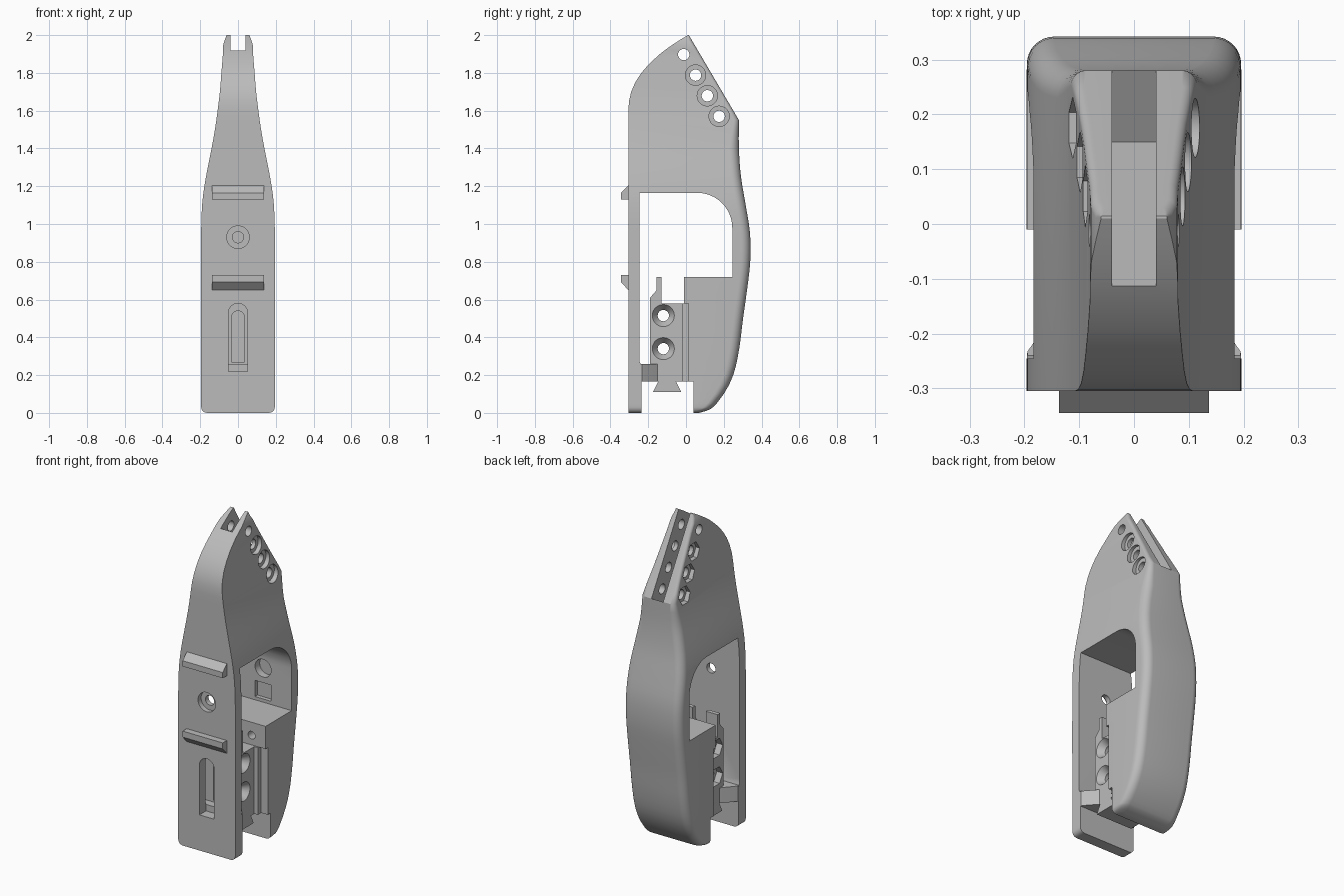
import bpy, bmesh, math

cube = bpy.data.objects.get("Cube")
if cube:
    bpy.data.objects.remove(cube, do_unlink=True)

grey = bpy.data.materials.new("plain grey")
grey.use_nodes = True
grey.diffuse_color = (0.5, 0.5, 0.5, 1)
grey.node_tree.nodes["Principled BSDF"].inputs["Base Color"].default_value = (0.5, 0.5, 0.5, 1)


def loft(name, rings):
    """Closed solid through equal-length rings of points."""
    bm = bmesh.new()
    loops = [[bm.verts.new(p) for p in ring] for ring in rings]
    count = len(loops[0])
    for low, high in zip(loops, loops[1:]):
        for i in range(count):
            j = (i + 1) % count
            bm.faces.new((low[i], low[j], high[j], high[i]))
    bm.faces.new(loops[0])
    bm.faces.new(loops[-1])
    bmesh.ops.recalc_face_normals(bm, faces=bm.faces[:])
    mesh = bpy.data.meshes.new(name)
    bm.to_mesh(mesh)
    bm.free()
    mesh.materials.append(grey)
    obj = bpy.data.objects.new(name, mesh)
    bpy.context.collection.objects.link(obj)
    return obj


def prism(name, axis, start, stop, profile, end_profile=None):
    """Extrude a profile along an axis, optionally changing to a second one."""
    place = {"x": lambda t, a, b: (t, a, b),
             "y": lambda t, a, b: (a, t, b),
             "z": lambda t, a, b: (a, b, t)}[axis]
    ends = ((start, profile), (stop, end_profile or profile))
    return loft(name, [[place(t, a, b) for a, b in pts] for t, pts in ends])


def arc(a, b, r, first=0, last=360, n=28):
    closed = last - first == 360
    steps = n if closed else n + 1
    angles = [math.radians(first + (last - first) * i / n) for i in range(steps)]
    return [(a + r * math.cos(t), b + r * math.sin(t)) for t in angles]


def rect(a0, a1, b0, b1):
    return [(a0, b0), (a1, b0), (a1, b1), (a0, b1)]


def cut(target, cutter, operation="DIFFERENCE"):
    cutter.hide_render = True
    mod = target.modifiers.new("cut", "BOOLEAN")
    mod.operation, mod.object, mod.solver = operation, cutter, "EXACT"
    bpy.context.view_layer.objects.active = target
    bpy.ops.object.modifier_apply(modifier=mod.name)
    bpy.data.objects.remove(cutter, do_unlink=True)


def curve(points, z):
    """Smooth interpolation through (z, value) points."""
    last = len(points) - 1

    def slope(i):
        (za, a), (zb, b) = points[max(i - 1, 0)], points[min(i + 1, last)]
        return (b - a) / (zb - za)
    for i in range(last):
        (z0, v0), (z1, v1) = points[i], points[i + 1]
        if z <= z1:
            d = z1 - z0
            t = (z - z0) / d
            u = 1 - t
            return (v0 * (1 + 2 * t) * u * u + v1 * t * t * (3 - 2 * t)
                    + d * t * u * (slope(i) * u - slope(i + 1) * t))
    return points[-1][1]


# Body outline: back edge and half width by height
BACK = [(0, .07), (.02, .13), (.1, .2), (.2, .25), (.33, .28), (.5, .302), (.65, .323),
        (.8, .34), (.95, .339), (1.1, .316), (1.25, .291), (1.4, .28), (1.55, .28)]
WIDTH = [(.04, .195), (.95, .195), (1.1, .19), (1.2, .178), (1.3, .16), (1.4, .14), (1.5, .122),
         (1.6, .108), (1.7, .096), (1.8, .088), (1.9, .08), (1.95, .078), (2, .06)]


def body_ring(z):
    front = -.305 + .315 * max(0, (z - 1.6) / .4) ** 2.2
    back = curve(BACK, z) if z <= 1.55 else .28 - .265 * (z - 1.55) / .45
    half = curve(WIDTH, z)
    if z < .03:
        half = .165 + math.sqrt(.03 ** 2 - (.03 - z) ** 2)
    r = .05 if z < 1.4 else max(.018, .05 - .15 * (z - 1.4))
    r = min(r, .4 * (back - front))
    right = arc(half - r, back - r, r, 0, 90, 8)
    left = [(-x, y) for x, y in reversed(right)]
    return [(x, y, z) for x, y in [(-half, front), (half, front)] + right + left]


heights = [0, .004, .01, .02, .03] + [.05 * i for i in range(1, 39)] + [1.925, 1.95, 1.975, 2]
body = loft("body", [body_ring(z) for z in heights])

# Side window joined to the open channel behind the front plate
window = [(-.235, -.1), (-.235, .25), (-.245, .27), (-.245, 1.165)]
window += list(reversed(arc(.06, .98, .185, 0, 90, 12)))
window += [(.245, .72), (-.01, .72), (-.01, .58), (.012, .58), (.012, .165), (.04, .165), (.04, -.1)]
cut(body, prism("window_cutter", "x", -.4, .4, window))

# Slot square to the sloping tip
slot = [(.28, 1.55), (.15, 1.473), (-.115, 1.923), (-.115, 2.2), (.5, 2.2), (.5, 1.68)]
cut(body, prism("tip_slot_cutter", "x", -.04, .04, slot))

# Row of cross holes: round recesses on the left, hexagonal on the right
for i in range(4):
    y, z = -.012 + .0625 * i, 1.897 - .109 * i
    cut(body, prism("hole_cutter", "x", -.3, .3, arc(y, z, .03)))
    if i:
        floor = curve(WIDTH, z) - .024
        cut(body, prism("recess_cutter", "x", floor, .3, arc(y, z, .054)))
        cut(body, prism("hex_cutter", "x", -.3, -floor, arc(y, z, .056, n=6)))

# Front plate: screw hole and rounded slot
cut(body, prism("screw_cutter", "y", -.4, -.2, arc(0, .93, .03)))
cut(body, prism("screw_head_cutter", "y", -.4, -.275, arc(0, .93, .06)))
long_slot = [(-.05, .22), (.05, .22)] + arc(0, .53, .05, 0, 180, 16)
cut(body, prism("plate_slot_cutter", "y", -.4, -.24, long_slot))

# Pockets in the rear wall and small holes under the shelf
cut(body, prism("round_pocket_cutter", "y", .2, .29, arc(0, .93, .055)))
cut(body, prism("square_pocket_cutter", "y", .2, .27, rect(-.055, .055, .74, .84)))
for side in (-1, 1):
    cut(body, prism("shelf_hole_cutter", "y", -.1, .08, arc(side * .1, .64, .024)))

# Mount block inside the channel, with countersunk cross holes
block = prism("mount_block", "x", -.125, .125, rect(-.19, .02, .165, .58))
for z in (.34, .515):
    cut(block, prism("bolt_cutter", "x", -.3, .3, arc(-.12, z, .03)))
    cut(block, prism("sink_cutter", "x", .13, .085, arc(-.12, z, .062), arc(-.12, z, .03)))
    cut(block, prism("nut_cutter", "x", -.2, -.085, arc(-.12, z, .06, n=6)))
groove = [(-.035, .27), (.035, .27)] + arc(0, .505, .035, 0, 180, 12)
cut(block, prism("groove_cutter", "y", -.3, -.16, groove))

# Raised prongs on the block
prong = [(-.19, .575), (-.19, .61), (-.155, .65), (-.155, .72), (-.13, .72), (-.13, .575)]
prongs = [prism(name, "x", a, b, prong)
          for name, a, b in (("left_prong", .045, .125), ("right_prong", -.125, -.045))]

# Vertical rib between block and rear wall
rib = prism("rear_rib", "x", -.15, .15, rect(-.02, .03, .165, .58))

# Tapered foot tying the block to the front plate
taper = [(-.194, -.24), (.194, -.24), (.194, -.232), (.182, -.215), (.125, -.15),
         (-.125, -.15), (-.182, -.215), (-.194, -.232)]
foot = prism("tapered_foot", "z", .165, .26, taper)

# Dovetail rail below the block
dovetail = prism("dovetail_rail", "x", -.125, .125,
                 [(-.145, .17), (-.175, .11), (-.025, .11), (-.055, .17)])

# Front clips
upper = prism("upper_clip", "x", -.137, .137,
              [(-.3, 1.13), (-.345, 1.13), (-.345, 1.165), (-.305, 1.205), (-.3, 1.205)])
lower = prism("lower_clip", "x", -.137, .137,
              [(-.3, .65), (-.305, .65), (-.345, .693), (-.345, .73), (-.3, .73)])

# Smooth the rounded surfaces while keeping edges crisp
bpy.ops.object.select_all(action="DESELECT")
for obj in [body, block, rib, foot, dovetail, upper, lower] + prongs:
    obj.select_set(True)
bpy.context.view_layer.objects.active = body
bpy.ops.object.shade_smooth_by_angle(angle=math.radians(30))
